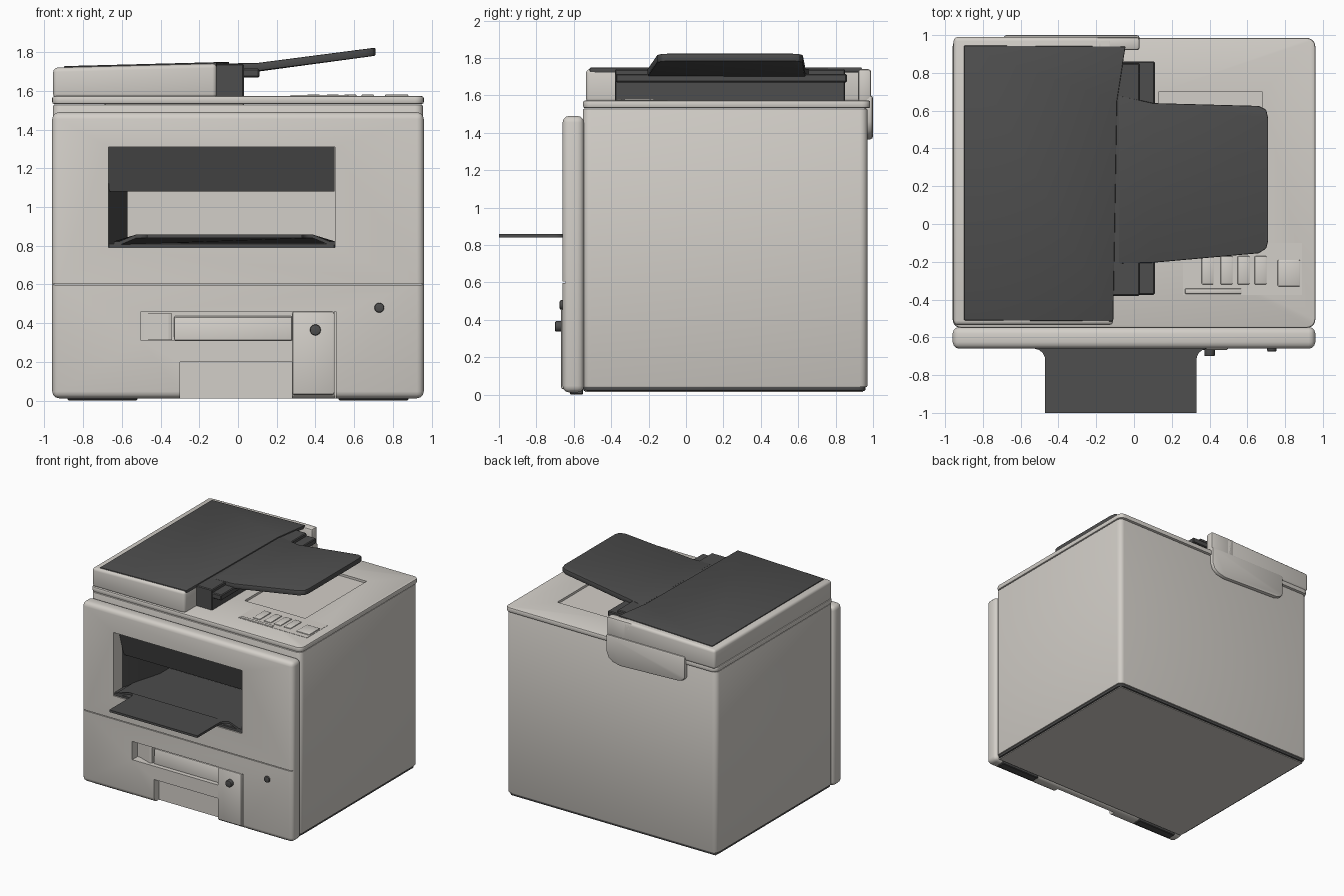
import bpy, bmesh, math

if "Cube" in bpy.data.objects:
    bpy.data.objects.remove(bpy.data.objects["Cube"])


def material(name, rgb):
    m = bpy.data.materials.new(name)
    m.diffuse_color = (*rgb, 1)
    m.use_nodes = True
    m.node_tree.nodes["Principled BSDF"].inputs["Base Color"].default_value = m.diffuse_color
    return m


LIGHT = material("warm light grey", (0.65, 0.622, 0.58))
DARK = material("charcoal", (0.075, 0.075, 0.075))


def apply_mod(ob, mod):
    bpy.context.view_layer.objects.active = ob
    bpy.ops.object.modifier_apply(modifier=mod.name)


def finish(name, bm, mat, bevel=0.0, seg=3, cuts=()):
    """Make an object, round its edges, then cut boxes (x0,x1,y0,y1,z0,z1) from it."""
    bmesh.ops.recalc_face_normals(bm, faces=bm.faces)
    me = bpy.data.meshes.new(name)
    bm.to_mesh(me)
    bm.free()
    me.materials.append(mat)
    ob = bpy.data.objects.new(name, me)
    bpy.context.collection.objects.link(ob)
    if bevel:
        m = ob.modifiers.new("round", 'BEVEL')
        m.width, m.segments, m.limit_method = bevel, seg, 'ANGLE'
        m.angle_limit = math.radians(35)
        apply_mod(ob, m)
    for c in cuts:
        cutter = box("cutter", *c, mat)
        cutter.hide_render = True
        m = ob.modifiers.new("cut", 'BOOLEAN')
        m.operation, m.object, m.solver = 'DIFFERENCE', cutter, 'EXACT'
        apply_mod(ob, m)
        bpy.data.objects.remove(cutter)
    bpy.ops.object.select_all(action='DESELECT')
    ob.select_set(True)
    bpy.context.view_layer.objects.active = ob
    bpy.ops.object.shade_smooth_by_angle(angle=math.radians(32))
    return ob


def box(name, x0, x1, y0, y1, z0, z1, mat, bevel=0.0, seg=3, cuts=(), r=0.0):
    """Box; r rounds the upright corners separately from the edge bevel."""
    pts = [(x0, y0), (x1, y0), (x1, y1), (x0, y1)]
    if r:
        centres = [(x1 - r, y1 - r), (x0 + r, y1 - r), (x0 + r, y0 + r), (x1 - r, y0 + r)]
        pts = [(cx + r * math.cos(a), cy + r * math.sin(a))
               for q, (cx, cy) in enumerate(centres)
               for a in [(q + k / 5) * math.pi / 2 for k in range(6)]]
    return prism(name, pts, z0, z1, mat, bevel, seg, cuts)


def prism(name, pts, a, b, mat, bevel=0.0, seg=3, cuts=(), axis='Z', lift=None):
    """Extrude an outline from a to b; lift(x, y, top) can shift the height."""
    bm = bmesh.new()
    rings = []
    for i, h in enumerate((a, b)):
        ring = []
        for u, v in pts:
            if axis == 'Z':
                co = (u, v, h + (lift(u, v, i) if lift else 0))
            elif axis == 'X':
                co = (h, u, v)
            else:
                co = (u, h, v)
            ring.append(bm.verts.new(co))
        rings.append(ring)
        bm.faces.new(ring)
    n = len(pts)
    for i in range(n):
        j = (i + 1) % n
        bm.faces.new((rings[0][i], rings[0][j], rings[1][j], rings[1][i]))
    return finish(name, bm, mat, bevel, seg, cuts)


def knob(name, x, z, r, y):
    pts = [(x + r * math.cos(k * math.pi / 12), z + r * math.sin(k * math.pi / 12)) for k in range(24)]
    prism(name, pts, -0.64, y, DARK, 0.006, 2, axis='Y')


OPENING = (-0.67, 0.5, -0.8, -0.05, 0.79, 1.31)

# Main body with light underside, dark rim and feet
box("body", -0.955, 0.955, -0.55, 0.97, 0.04, 1.53, LIGHT, 0.008, 2, [OPENING], r=0.04)
box("base_rim", -0.945, 0.945, -0.55, 0.96, 0.02, 0.05, DARK, 0.008, 2, r=0.04)
box("underside", -0.93, 0.93, -0.54, 0.945, 0.014, 0.03, LIGHT)
for side, x in (("left", -0.7), ("right", 0.7)):
    box(f"foot_{side}", x - 0.18, x + 0.18, -0.62, -0.55, 0.0, 0.03, DARK, 0.005, 1)

# Front panel: output opening, door seam, grip recess, bottom notch, drawer seam
box("front_panel", -0.96, 0.96, -0.66, -0.545, 0.012, 1.49, LIGHT, 0.035, 3,
    [OPENING,
     (-1.1, 1.1, -0.8, -0.645, 0.598, 0.604),
     (-0.5, 0.29, -0.8, -0.59, 0.31, 0.46),
     (-0.3, 0.28, -0.8, -0.6, -0.1, 0.2),
     (0.498, 0.506, -0.8, -0.62, -0.1, 0.46)])
prism("drawer_grip", [(-0.63, 0.31), (-0.615, 0.43), (-0.58, 0.44), (-0.58, 0.31)],
      -0.33, 0.28, LIGHT, 0.008, 2, axis='X')
prism("grip_end", [(-0.5, -0.585), (-0.34, -0.585), (-0.34, -0.63), (-0.36, -0.635)], 0.312, 0.45, LIGHT)
box("drawer_plate", 0.28, 0.498, -0.668, -0.6, 0.03, 0.46, LIGHT, 0.01, 2)
knob("drawer_knob", 0.4, 0.365, 0.028, -0.7)
knob("power_button", 0.73, 0.48, 0.025, -0.675)

# Inside of the output slot
prism("slot_hood", [(-0.6, 1.312), (-0.53, 1.08), (-0.5, 1.08), (-0.5, 1.312)],
      -0.668, 0.498, DARK, axis='X')
prism("slot_side", [(-0.67, -0.55), (-0.57, -0.2), (-0.57, -0.06), (-0.67, -0.06)], 0.8, 1.3, DARK)
box("slot_floor", -0.672, 0.502, -0.65, -0.06, 0.785, 0.815, DARK, 0.005, 1)

# Paper output tray, flared where it leaves the slot
half = [(0.4, -1.0), (0.4, -0.74)]
half += [(0.46 - 0.06 * math.cos(t), -0.72 + 0.06 * math.sin(t)) for t in (0.3, 0.7, 1.1, 1.5)]
half += [(0.54, -0.655), (0.57, -0.65), (0.57, -0.08)]
outline = [(-0.07 + x, y) for x, y in half] + [(-0.07 - x, y) for x, y in reversed(half)]
prism("output_tray", outline, 0.84, 0.858, DARK,
      lift=lambda x, y, t: -0.035 if abs(x + 0.07) > 0.5 else 0)

# Scanner lid with sunken panel under the feeder tray
box("scanner_lid", -0.96, 0.96, -0.55, 0.985, 1.532, 1.573, LIGHT, 0.01, 2,
    [(0.13, 0.68, -0.1, 0.7, 1.555, 1.7)], r=0.045)

# Control panel and buttons
box("control_panel", 0.26, 0.89, -0.375, -0.1, 1.56, 1.575, LIGHT)
for i, x in enumerate((0.39, 0.49, 0.58, 0.67)):
    box(f"button_{i + 1}", x - 0.032, x + 0.032, -0.32, -0.17, 1.565, 1.582, LIGHT, 0.006, 2)
box("start_button", 0.76, 0.88, -0.33, -0.19, 1.565, 1.582, LIGHT, 0.006, 2)
box("status_bar", 0.27, 0.57, -0.37, -0.342, 1.565, 1.58, LIGHT, 0.005, 2)


# Document feeder with sloping top
def slope(x, y, top):
    return 0.022 * (x + 0.95) / 0.85 if top else 0


prism("feeder_body", [(-0.955, -0.535), (-0.11, -0.535), (-0.11, 0.99), (-0.955, 0.99)],
      1.562, 1.72, LIGHT, 0.022, lift=slope)
prism("feeder_cover", [(-0.9, -0.51), (-0.11, -0.515), (-0.09, 0.65), (-0.045, 0.94), (-0.9, 0.945)],
      1.70, 1.727, DARK, 0.006, 2, lift=lambda x, y, t: slope(x, y, 1))
box("feeder_rear_post", -0.2, 0.03, 0.92, 0.99, 1.565, 1.74, LIGHT, 0.015, 2)

# Hinge cover hanging over the back
prism("hinge_cover", [(-0.69, 1.6), (-0.69, 1.43), (-0.67, 1.4), (-0.62, 1.385), (-0.1, 1.365), (-0.03, 1.38),
                      (0.01, 1.41), (0.03, 1.46), (0.03, 1.6)], 0.955, 1.0, LIGHT, 0.015, 2, axis='Y')

# Feeder throat, wings and input tray
box("feeder_throat", -0.14, 0.03, -0.38, 0.85, 1.565, 1.74, DARK, 0.006, 1)
box("tray_wings", -0.1, 0.11, -0.375, 0.86, 1.67, 1.715, DARK, 0.006, 1)
prism("feeder_tray", [(-0.08, -0.21), (0.1, -0.205), (0.66, -0.155), (0.7, -0.13), (0.71, -0.09),
                      (0.71, 0.56), (0.7, 0.605), (0.66, 0.625), (0.1, 0.64), (-0.08, 0.68)],
      1.70, 1.742, DARK, 0.006, 2,
      lift=lambda x, y, t: max(0, x - 0.08) * 0.13)
